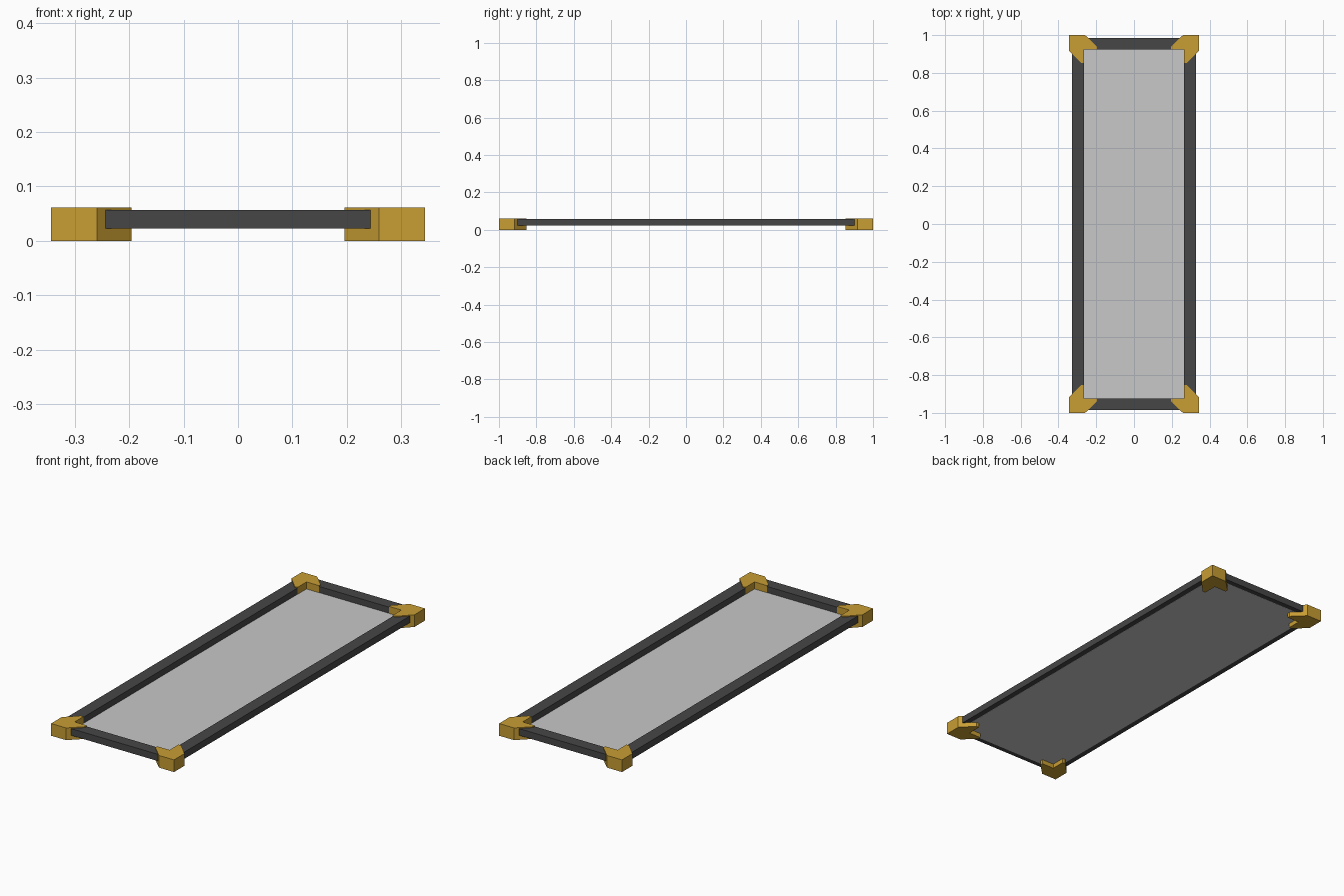
import bpy, bmesh

if "Cube" in bpy.data.objects:
    bpy.data.objects.remove(bpy.data.objects["Cube"])


def material(name, rgb):
    m = bpy.data.materials.new(name)
    m.diffuse_color = (*rgb, 1)
    m.use_nodes = True
    m.node_tree.nodes["Principled BSDF"].inputs["Base Color"].default_value = m.diffuse_color
    return m


gold = material("gold", (0.58, 0.34, 0.034))
dark = material("dark_grey", (0.062, 0.062, 0.062))
grey = material("light_grey", (0.58, 0.58, 0.58))


def prism(name, pts, z0, z1, mat):
    """Extrude a flat outline from z0 to z1."""
    bm = bmesh.new()
    f = bm.faces.new([bm.verts.new((x, y, z0)) for x, y in pts])
    r = bmesh.ops.extrude_face_region(bm, geom=[f])
    for v in r["geom"]:
        if isinstance(v, bmesh.types.BMVert):
            v.co.z = z1
    bmesh.ops.recalc_face_normals(bm, faces=bm.faces[:])
    me = bpy.data.meshes.new(name)
    bm.to_mesh(me)
    bm.free()
    me.materials.append(mat)
    ob = bpy.data.objects.new(name, me)
    bpy.context.collection.objects.link(ob)
    return ob


def box(name, x0, x1, y0, y1, z0, z1, mat):
    return prism(name, [(x0, y0), (x1, y0), (x1, y1), (x0, y1)], z0, z1, mat)


# flat panel, level with the underside of the rails
box("panel", -0.3, 0.3, -0.96, 0.96, 0.0225, 0.026, grey)

for s, side in ((-1, "left"), (1, "right")):
    # long side rails
    xs = sorted((s * 0.266, s * 0.328))
    box(side + "_rail", *xs, -0.92, 0.92, 0.023, 0.057, dark)
    for t, end in ((-1, "front"), (1, "back")):
        # L-shaped corner guards with chamfered arm tips
        outline = [(0.343, 1.0), (0.259, 1.0), (0.196, 0.939), (0.196, 0.924),
                   (0.265, 0.924), (0.265, 0.853), (0.281, 0.853), (0.343, 0.916)]
        prism(end + "_" + side + "_corner", [(s * x, t * y) for x, y in outline],
              0, 0.0615, gold)

# short end rails
for t, end in ((-1, "front"), (1, "back")):
    ys = sorted((t * 0.925, t * 0.985))
    box(end + "_rail", -0.26, 0.26, *ys, 0.023, 0.057, dark)
